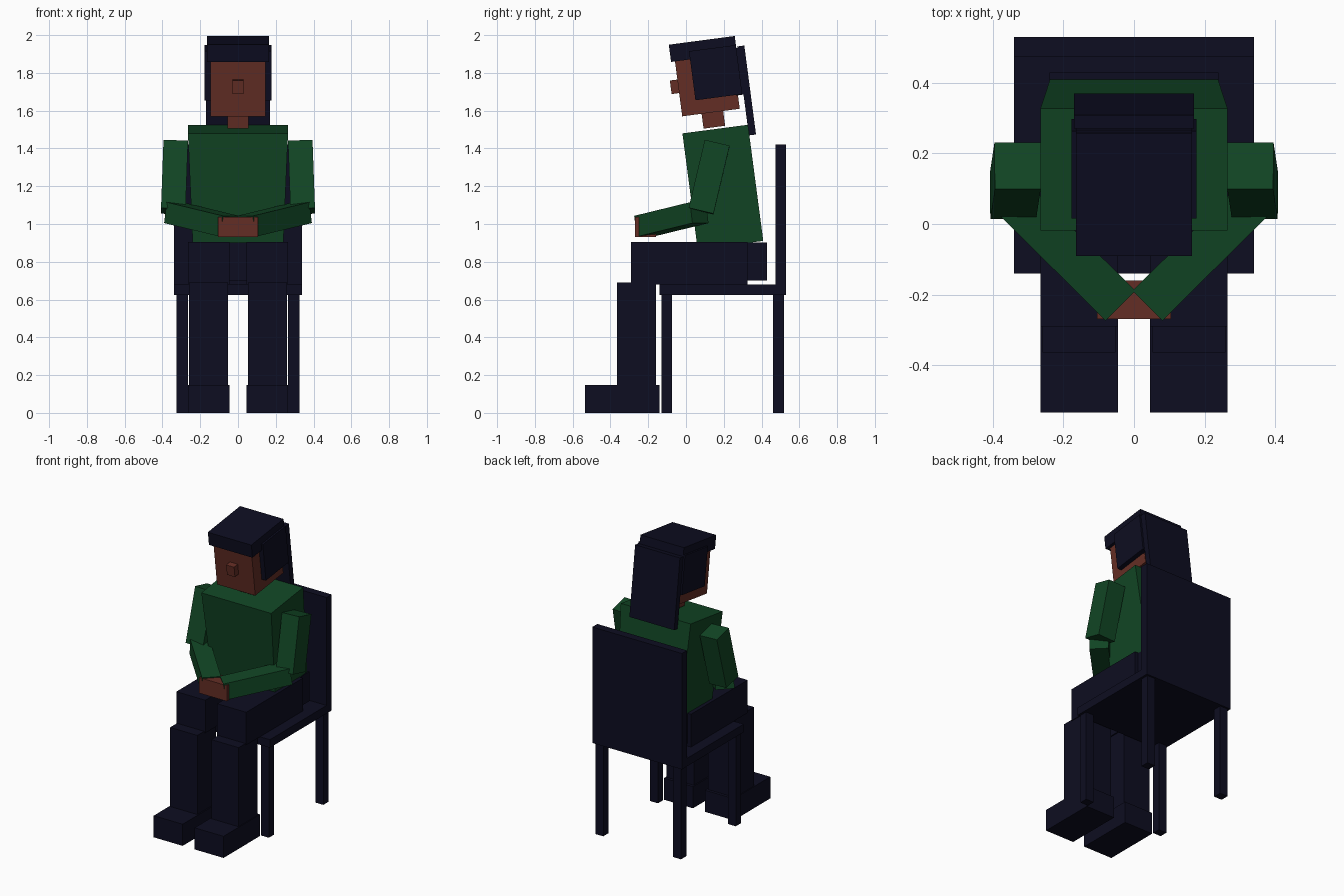
import bpy, bmesh, math
from mathutils import Matrix, Vector

if "Cube" in bpy.data.objects:
    bpy.data.objects.remove(bpy.data.objects["Cube"])


def material(name, rgb):
    m = bpy.data.materials.new(name)
    m.diffuse_color = (*rgb, 1)
    m.use_nodes = True
    m.node_tree.nodes["Principled BSDF"].inputs["Base Color"].default_value = m.diffuse_color
    return m


NAVY = material("dark navy", (0.0040, 0.0040, 0.0150))
GREEN = material("dark green", (0.0056, 0.0600, 0.0176))
SKIN = material("brown skin", (0.1270, 0.0270, 0.0180))
LEAN = 7.5  # forward lean of torso and head, degrees


def add_box(name, matrix, size, mat, taper=1.0):
    """Unit cube scaled to size, bottom narrowed in x by taper, then placed."""
    bm = bmesh.new()
    bmesh.ops.create_cube(bm, size=1)
    for v in bm.verts:
        k = taper if v.co.z < 0 else 1
        v.co = Vector((v.co.x * size[0] * k, v.co.y * size[1], v.co.z * size[2]))
    bm.transform(matrix)
    me = bpy.data.meshes.new(name)
    bm.to_mesh(me)
    bm.free()
    me.materials.append(mat)
    ob = bpy.data.objects.new(name, me)
    bpy.context.collection.objects.link(ob)
    return ob


def box(name, x, y, z, mat):
    """Upright box from (min, max) ranges."""
    mid = [(a + b) / 2 for a, b in (x, y, z)]
    return add_box(name, Matrix.Translation(mid), [b - a for a, b in (x, y, z)], mat)


def leaning(name, x, corner, depth, height, mat, angle=LEAN, taper=1.0):
    """Box tilted about x, placed by its lower front (y, z) corner."""
    m = (Matrix.Translation((sum(x) / 2, *corner))
         @ Matrix.Rotation(math.radians(angle), 4, 'X')
         @ Matrix.Translation((0, depth / 2, height / 2)))
    return add_box(name, m, (x[1] - x[0], depth, height), mat, taper)


def limb(name, a, b, width, thick, ref, mat):
    """Square bar from a to b; ref sets its roll."""
    a, b = Vector(a), Vector(b)
    d = (b - a).normalized()
    side = d.cross(Vector(ref)).normalized()
    up = d.cross(side)
    m = Matrix((side, up, d)).transposed().to_4x4()
    m.translation = (a + b) / 2
    return add_box(name, m, (width, thick, (b - a).length), mat)


def span(s, a, b):
    return (min(s * a, s * b), max(s * a, s * b))


# Chair
box("chair_seat", (-0.34, 0.34), (-0.14, 0.53), (0.625, 0.68), NAVY)
box("chair_back", (-0.34, 0.34), (0.475, 0.53), (0.66, 1.42), NAVY)

# Torso, hips and hands
leaning("torso", (-0.265, 0.265), (0.062, 0.865), 0.35, 0.62, GREEN, taper=0.9)
box("hips", (-0.24, 0.24), (0.03, 0.43), (0.70, 0.903), NAVY)
box("hands", (-0.105, 0.105), (-0.27, -0.16), (0.93, 1.037), SKIN)

# Head and hair
leaning("neck", (-0.055, 0.055), (0.093, 1.505), 0.115, 0.12, SKIN)
leaning("head", (-0.145, 0.145), (-0.02, 1.57), 0.307, 0.33, SKIN)
leaning("nose", (-0.03, 0.03), (-0.076, 1.688), 0.06, 0.072, SKIN)
leaning("hair_top", (-0.165, 0.165), (-0.079, 1.858), 0.352, 0.092, NAVY)
leaning("hair_back", (-0.17, 0.17), (0.333, 1.469), 0.038, 0.475, NAVY)
leaning("hair_behind_head", (-0.165, 0.165), (0.265, 1.68), 0.045, 0.25, NAVY)

for s, side in ((1, "right"), (-1, "left")):
    # Side hair
    leaning(f"hair_{side}", span(s, 0.14, 0.177), (0.05, 1.655), 0.25, 0.262, NAVY)
    # Chair legs
    box(f"chair_front_leg_{side}", span(s, 0.265, 0.325), (-0.13, -0.075), (0, 0.64), NAVY)
    box(f"chair_back_leg_{side}", span(s, 0.265, 0.325), (0.46, 0.518), (0, 0.64), NAVY)
    # Legs
    box(f"thigh_{side}", span(s, 0.045, 0.265), (-0.29, 0.325), (0.68, 0.905), NAVY)
    box(f"shin_{side}", span(s, 0.053, 0.26), (-0.365, -0.16), (0.01, 0.69), NAVY)
    box(f"foot_{side}", span(s, 0.045, 0.265), (-0.535, -0.14), (0, 0.148), NAVY)
    # Arms
    limb(f"upper_arm_{side}", (s * 0.330, 0.165, 1.428), (s * 0.343, 0.08, 1.068),
         0.13, 0.135, (0, 1, 0), GREEN)
    limb(f"forearm_{side}", (s * 0.342, 0.070, 1.060), (s * 0.045, -0.225, 0.988),
         0.12, 0.112, (0, 0, 1), GREEN)
